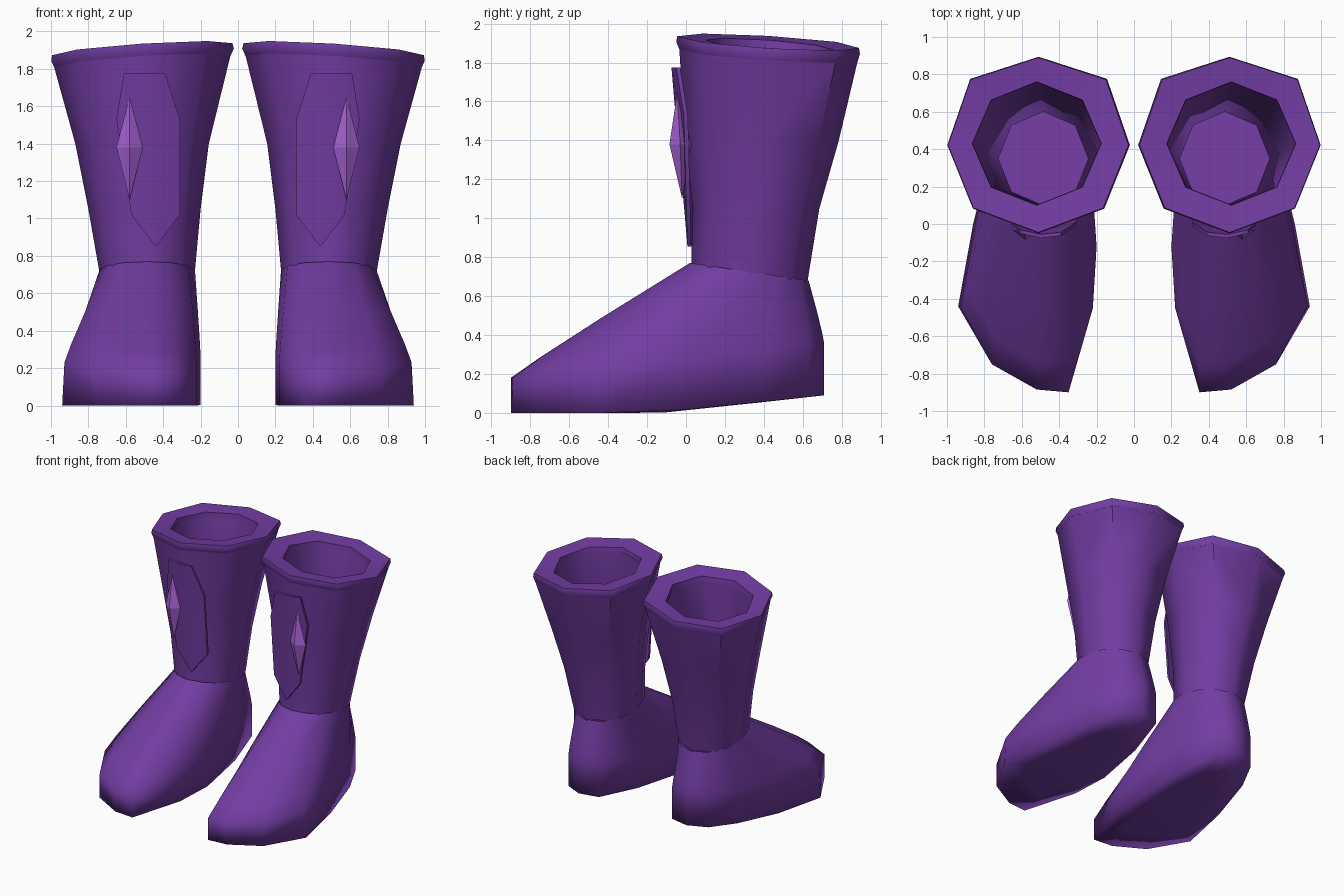
import bpy, bmesh, math

if "Cube" in bpy.data.objects:
    bpy.data.objects.remove(bpy.data.objects["Cube"])

def material(name, col):
    m = bpy.data.materials.new(name)
    m.diffuse_color = (*col, 1)
    m.use_nodes = True
    m.node_tree.nodes["Principled BSDF"].inputs["Base Color"].default_value = m.diffuse_color
    return m

PURPLE = material("purple leather", (0.168, 0.046, 0.365))
LILAC = material("lilac gem", (0.40, 0.125, 0.68))

def finish(name, bm, mat, angle):
    """Make an object and, when an angle is given, smooth its soft edges."""
    bmesh.ops.recalc_face_normals(bm, faces=bm.faces)
    me = bpy.data.meshes.new(name)
    bm.to_mesh(me)
    bm.free()
    me.materials.append(mat)
    ob = bpy.data.objects.new(name, me)
    bpy.context.collection.objects.link(ob)
    if angle:
        bpy.ops.object.select_all(action='DESELECT')
        ob.select_set(True)
        bpy.context.view_layer.objects.active = ob
        bpy.ops.object.shade_smooth_by_angle(angle=math.radians(angle))

def loft(rings, caps=(), closed=False):
    """Bridge equal-length rings of points, with optional end caps."""
    bm = bmesh.new()
    vs = [[bm.verts.new(p) for p in r] for r in rings]
    pairs = list(zip(vs, vs[1:])) + ([(vs[-1], vs[0])] if closed else [])
    for a, b in pairs:
        for i in range(len(a)):
            j = (i + 1) % len(a)
            bm.faces.new((a[i], a[j], b[j], b[i]))
    for i in caps:
        bm.faces.new(vs[i])
    return bm

def ring(s, n, cx, cy, rx, ry, z, tx=0, ty=0, square=0):
    """Ellipse from the front round the outer side, tilted by tx and ty.
    square pushes the rear corners outwards."""
    out = []
    for i in range(n):
        a = -math.pi / 2 + 2 * math.pi * i / n
        c, d = math.cos(a), math.sin(a)
        k = 1 + square * abs(math.sin(2 * a)) * (1 if d > 0 else .3)
        out.append((s * (cx + rx * c * k), cy + ry * d * k, z + tx * c + ty * d))
    return out

SOLE = [(.52, -.885), (.76, -.75), (.94, -.44), (.86, .0), (.76, .40), (.65, .63),
        (.50, .71), (.34, .67), (.24, .30), (.20, -.12), (.22, -.45), (.35, -.90)]

def foot(s):
    ankle = ring(s, 12, .485, .325, .255, .305, .725, 0, -.045)
    base, sole, side = [], [], []
    for x, y in SOLE:
        z = max(0, (y + .15) * .105)
        base.append((s * (.5 + (x - .5) * .6), -.1 + (y + .1) * .6, z * .6))
        sole.append((s * x, y, z))
        side.append((s * (x - .012 * (x > .8)), y, .18 + .11 * (y + .9)))
    # upper slopes from the side ring to the ankle with a gentle bulge
    def between(t, b):
        return [tuple(p[k] * (1 - t) + q[k] * t + (b if k == 2 else 0) for k in range(3))
                for p, q in zip(side, ankle)]
    rings = [base, sole, side, between(.16, .014), between(.5, .014), ankle]
    bm = loft(rings, (0,))
    finish("foot", bm, PURPLE, 130)
    # inner floor of the boot
    insole = ring(s, 12, .485, .325, .25, .30, .70, 0, -.03)
    bm = bmesh.new()
    bm.faces.new([bm.verts.new(p) for p in insole])
    finish("insole", bm, PURPLE, 30)

def shaft(s):
    rings = [ring(s, 8, .485, .325, .252, .30, .69, 0, -.01),
             ring(s, 8, .50, .36, .30, .325, 1.05, square=.02),
             ring(s, 8, .513, .39, .357, .395, 1.40, square=.04),
             ring(s, 8, .512, .425, .474, .46, 1.85, -.03, -.03, .06),
             ring(s, 8, .515, .42, .44, .43, 1.86, -.03, -.03, .05),
             ring(s, 8, .52, .43, .348, .333, 1.87, -.02, -.02),
             ring(s, 8, .485, .35, .24, .25, .74)]
    finish("shaft", loft(rings, closed=True), PURPLE, 50)
    # thin cuff around the opening
    rim = [ring(s, 8, .512, .424, .472, .459, 1.84, -.03, -.03, .06),
           ring(s, 8, .51, .422, .488, .472, 1.875, -.032, -.03, .06),
           ring(s, 8, .512, .422, .482, .467, 1.905, -.032, -.03, .06),
           ring(s, 8, .52, .43, .345, .33, 1.89, -.025, -.025),
           ring(s, 8, .52, .43, .342, .327, 1.85, -.025, -.025)]
    finish("cuff", loft(rim, closed=True), PURPLE, 60)

def shin_plate(s):
    # rows of height, left edge, middle, right edge, curved round the shin
    rows = [(1.775, .39, .50, .61), (1.53, .31, .48, .65),
            (1.02, .31, .44, .57), (.855, .435, .44, .445)]
    def point(x, z, d):
        return (s * x, .005 - .08 * (z - .86) / .91 + 1.5 * (x - .48) ** 2 + d, z)
    bm = bmesh.new()
    grids = [[[bm.verts.new(point(x, r[0], d)) for x in r[1:]] for r in rows]
             for d in (0, .02)]
    for g in grids:
        for a, b in zip(g, g[1:]):
            for i in range(2):
                bm.faces.new((a[i], a[i + 1], b[i + 1], b[i]))
    def border(g):
        return g[0] + [r[2] for r in g[1:]] + [g[-1][1]] + [r[0] for r in reversed(g[1:])]
    f, k = border(grids[0]), border(grids[1])
    for i in range(len(f)):
        j = (i + 1) % len(f)
        bm.faces.new((f[i], f[j], k[j], k[i]))
    finish("shin_plate", bm, PURPLE, 40)

def gem(s):
    # long four-sided crystal
    bm = bmesh.new()
    top, bot = (bm.verts.new((s * .58, y, z)) for y, z in ((-.045, 1.65), (-.02, 1.10)))
    mid = [bm.verts.new((s * x, y, 1.38))
           for x, y in ((.58, -.085), (.65, -.03), (.58, .025), (.51, -.035))]
    for i in range(4):
        a, b = mid[i], mid[(i + 1) % 4]
        bm.faces.new((a, b, top))
        bm.faces.new((b, a, bot))
    finish("gem", bm, LILAC, 0)

# a mirrored pair of boots
for side in (1, -1):
    foot(side)
    shaft(side)
    shin_plate(side)
    gem(side)
